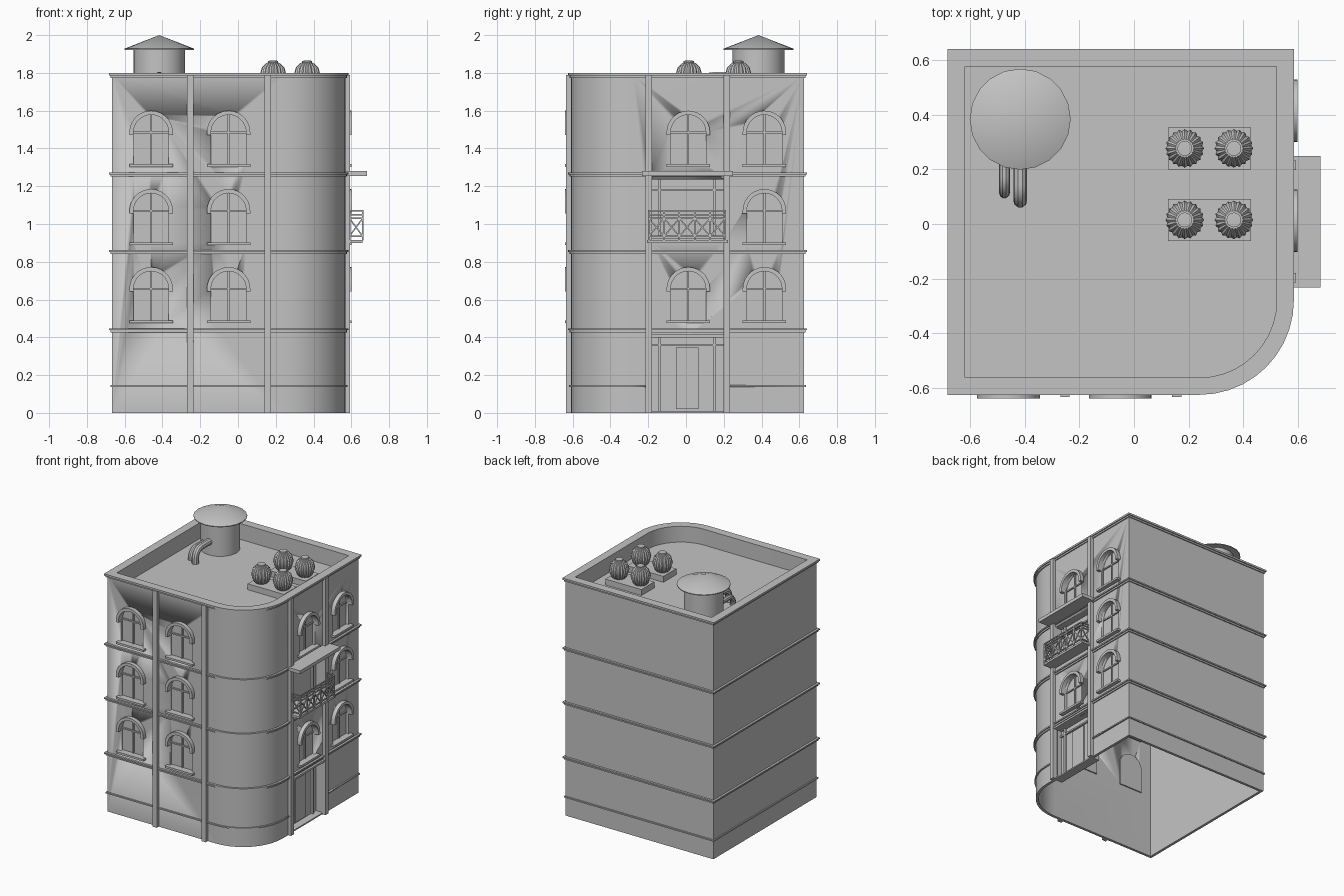
import bpy, bmesh
from math import sin, cos, pi
from mathutils import Matrix, Vector

old = bpy.data.objects.get("Cube")
if old:
    bpy.data.objects.remove(old, do_unlink=True)

grey = bpy.data.materials.new("plain grey")
grey.use_nodes = True
grey.diffuse_color = (0.55, 0.55, 0.55, 1)
grey.node_tree.nodes["Principled BSDF"].inputs["Base Color"].default_value = grey.diffuse_color

# Body footprint and main heights
LEFT, RIGHT, FRONT, BACK, CORNER = -0.667, 0.57, -0.61, 0.625, 0.33
TOP, ROOF = 1.8, 1.68
# Wall frames: local x runs along the wall, -y points outward
FACE = {"front": Matrix.Translation((0, FRONT, 0)),
        "right": Matrix.Translation((RIGHT, 0, 0)) @ Matrix.Rotation(pi / 2, 4, "Z")}


def finish(name, bm):
    bmesh.ops.remove_doubles(bm, verts=bm.verts, dist=1e-5)
    bmesh.ops.recalc_face_normals(bm, faces=bm.faces)
    mesh = bpy.data.meshes.new(name)
    bm.to_mesh(mesh)
    bm.free()
    ob = bpy.data.objects.new(name, mesh)
    bpy.context.collection.objects.link(ob)
    mesh.materials.append(grey)
    smooth(ob)
    return ob


def smooth(ob):
    bpy.ops.object.select_all(action="DESELECT")
    ob.select_set(True)
    bpy.context.view_layer.objects.active = ob
    bpy.ops.object.shade_smooth_by_angle(angle=pi / 6)


def prism(bm, poly, w0, w1, m):
    """Extrude a (u, z) outline between two distances out of a wall."""
    a, b = [[bm.verts.new(m @ Vector((u, -w, z))) for u, z in poly] for w in (w0, w1)]
    bm.faces.new(a)
    bm.faces.new(b)
    for i in range(len(a)):
        bm.faces.new((a[i - 1], a[i], b[i], b[i - 1]))


def box(bm, u0, u1, z0, z1, w0, w1, m):
    prism(bm, [(u0, z0), (u1, z0), (u1, z1), (u0, z1)], w0, w1, m)


def arc(u, z, r, n=14):
    return [(u + r * cos(pi * i / n), z + r * sin(pi * i / n)) for i in range(n + 1)]


def outline(d, n=10):
    """Footprint with one rounded corner, grown by d."""
    cx, cy, r = RIGHT - CORNER, FRONT + CORNER, CORNER + d
    bend = [(cx + r * sin(pi / 2 * i / n), cy - r * cos(pi / 2 * i / n)) for i in range(n + 1)]
    return [(LEFT - d, FRONT - d)] + bend + [(RIGHT + d, BACK + d), (LEFT - d, BACK + d)]


def ring(bm, d_out, d_in, z0, z1):
    loops = [[bm.verts.new((x, y, z)) for x, y in outline(d)]
             for d, z in ((d_out, z0), (d_out, z1), (d_in, z1), (d_in, z0))]
    for k in range(4):
        a, b = loops[k - 1], loops[k]
        for i in range(len(a)):
            bm.faces.new((a[i - 1], a[i], b[i], b[i - 1]))


def lathe(bm, cx, cy, profile, n, tooth=0):
    """Revolve a (radius, z) profile; tooth gives a serrated edge."""
    rows = []
    for r, z in profile:
        rr = [r * (1 - tooth * (i % 2)) for i in range(n)]
        rows.append([bm.verts.new((cx + q * cos(2 * pi * i / n), cy + q * sin(2 * pi * i / n), z))
                     for i, q in enumerate(rr)])
    for a, b in zip(rows, rows[1:]):
        for i in range(n):
            bm.faces.new((a[i - 1], a[i], b[i], b[i - 1]))


def beam(bm, p, q, t):
    p, q = Vector(p), Vector(q)
    d = q - p
    m = (Matrix.Translation((p + q) / 2) @ d.to_track_quat("Z", "Y").to_matrix().to_4x4()
         @ Matrix.Diagonal((t, t, d.length, 1)))
    bmesh.ops.create_cube(bm, size=1, matrix=m)


# Window and alcove layout
SILLS = (0.487, 0.9, 1.315)
WINDOWS = [("front", u, z) for u in (-0.46, -0.05) for z in SILLS]
WINDOWS += [("right", u, z) for u in (0.012, 0.415) for z in SILLS if (u, z) != (0.012, 0.9)]
BAY0, BAY1 = -0.187, 0.203
ALCOVES = [("entrance", 0.0, 0.405, 0.36), ("balcony_door", 0.92, 1.235, 1.18)]
HALF, SPRING = 0.093, 0.17


def opening(u, sill, grow=0):
    h = HALF + grow
    return [(u - h, sill - grow), (u + h, sill - grow)] + arc(u, sill + SPRING, h)


# Outer walls and base moulding, with openings cut through
bm = bmesh.new()
ring(bm, 0, -0.02, 0, 1.79)
walls = finish("walls", bm)
bm = bmesh.new()
ring(bm, 0.009, -0.005, 0.138, 0.148)
base_moulding = finish("base_moulding", bm)
bm = bmesh.new()
for side, u, z in WINDOWS:
    prism(bm, opening(u, z), -0.06, 0.06, FACE[side])
for _, z0, z1, _ in ALCOVES:
    box(bm, BAY0, BAY1, z0 - 0.01, z1, -0.06, 0.06, FACE["right"])
cutter = finish("opening_cutter", bm)
cutter.hide_render = True
for ob in (walls, base_moulding):
    mod = ob.modifiers.new("openings", "BOOLEAN")
    mod.operation, mod.solver, mod.object = "DIFFERENCE", "EXACT", cutter
    bpy.context.view_layer.objects.active = ob
    bpy.ops.object.modifier_apply(modifier=mod.name)
bpy.data.objects.remove(cutter, do_unlink=True)

# Stepped floor mouldings
for i, z in enumerate((0.44, 0.855, 1.265)):
    bm = bmesh.new()
    ring(bm, 0.016, -0.005, z - 0.002, z + 0.008)
    ring(bm, 0.008, -0.005, z - 0.014, z - 0.002)
    finish(f"floor_moulding_{i + 1}", bm)

# Parapet, its coping and the roof deck
bm = bmesh.new()
ring(bm, -0.012, -0.047, ROOF - 0.01, TOP - 0.01)
ring(bm, 0.016, -0.047, TOP - 0.014, TOP)
ring(bm, 0.008, -0.005, TOP - 0.026, TOP - 0.014)
finish("parapet", bm)
bm = bmesh.new()
bm.faces.new([bm.verts.new((x, y, ROOF)) for x, y in outline(-0.012)])
finish("roof_deck", bm)

# Pilasters
for side, us in (("front", (-0.253, 0.157)), ("right", (-0.197, 0.215))):
    for i, u in enumerate(us):
        bm = bmesh.new()
        box(bm, u - 0.017, u + 0.017, 0, TOP - 0.012, -0.01, 0.024, FACE[side])
        finish(f"{side}_pilaster_{i + 1}", bm)

# Arched windows: pane, glazing bars, hood and sill
for i, (side, u, z) in enumerate(WINDOWS):
    bm, m, mid = bmesh.new(), FACE[side], z + SPRING
    prism(bm, opening(u, z, 0.005), -0.03, -0.021, m)
    box(bm, u - 0.005, u + 0.005, z, mid + HALF, -0.022, -0.012, m)
    box(bm, u - HALF, u + HALF, mid - 0.005, mid + 0.005, -0.022, -0.012, m)
    hood = [(u + 0.115, mid - 0.015)] + arc(u, mid, 0.115) + [(u - 0.115, mid - 0.015)]
    hood += [(u - HALF, mid - 0.015)] + arc(u, mid, HALF)[::-1] + [(u + HALF, mid - 0.015)]
    prism(bm, hood, -0.005, 0.03, m)
    box(bm, u - 0.115, u + 0.115, z - 0.012, z + 0.003, -0.02, 0.03, m)
    finish(f"window_{side}_{i + 1}", bm)

# Recessed entrance and balcony door
m = FACE["right"]
for name, z0, z1, transom in ALCOVES:
    bm = bmesh.new()
    box(bm, BAY0 - 0.01, BAY1 + 0.01, z0, z1 + 0.01, -0.07, -0.06, m)
    for u in (BAY0 - 0.01, BAY1):
        box(bm, u, u + 0.01, z0, z1, -0.06, -0.005, m)
    box(bm, BAY0, BAY1, z1, z1 + 0.01, -0.06, -0.005, m)
    box(bm, BAY0, BAY1, z0, z0 + 0.01, -0.06, -0.002, m)
    for u in (-0.14, 0.15):
        box(bm, u - 0.006, u + 0.006, z0, z1, -0.06, -0.045, m)
    box(bm, BAY0, BAY1, transom - 0.006, transom + 0.006, -0.06, -0.045, m)
    finish(name, bm)
bm = bmesh.new()
box(bm, -0.053, 0.065, 0.02, 0.345, -0.06, -0.05, m)
finish("door_leaf", bm)
bm = bmesh.new()
box(bm, BAY0, BAY1, 0.4, 0.415, -0.01, 0.016, m)
finish("door_lintel", bm)

# Balcony slab and canopy
for name, u0, u1, z0, z1, out in (("balcony_slab", -0.207, 0.222, 0.9, 0.916, 0.09),
                                  ("canopy", -0.232, 0.25, 1.254, 1.28, 0.113)):
    bm = bmesh.new()
    box(bm, u0, u1, z0, z1, -0.01, out, m)
    finish(name, bm)

# Balcony railing with crossed bars
bm = bmesh.new()
Y0, Y1, X0, X1, LOW, MID, HIGH = -0.197, 0.208, RIGHT + 0.02, RIGHT + 0.09, 0.935, 1.03, 1.07
step = (Y1 - Y0) / 5
spans = [((X1, Y0 + step * i), (X1, Y0 + step * (i + 1))) for i in range(5)]
spans += [((X0, y), (X1, y)) for y in (Y0, Y1)]
for a, b in spans:
    for z in (LOW, MID, 1.05, HIGH):
        beam(bm, (*a, z), (*b, z), 0.008)
    beam(bm, (*a, LOW), (*b, MID), 0.007)
    beam(bm, (*b, LOW), (*a, MID), 0.007)
    for p in (a, b):
        beam(bm, (*p, 0.912), (*p, HIGH), 0.009)
finish("balcony_railing", bm)

# Water tank with conical lid
TX, TY = -0.417, 0.384
bm = bmesh.new()
lathe(bm, TX, TY, [(0, ROOF), (0.137, ROOF), (0.137, 1.924)], 24)
finish("tank", bm)
bm = bmesh.new()
lathe(bm, TX, TY, [(0, 1.922), (0.185, 1.922), (0.185, 1.928), (0, 2.0)], 20)
finish("tank_lid", bm)

# Bent pipes from the tank to the deck
for i, (x, y, z, r) in enumerate(((TX, 0.085, 1.78, 0.025), (-0.475, 0.115, 1.755, 0.02))):
    bend = 0.06
    path = [(x, 0.3, z)]
    path += [(x, y + bend - bend * sin(pi / 2 * k / 6), z - bend + bend * cos(pi / 2 * k / 6))
             for k in range(7)] + [(x, y, ROOF)]
    curve = bpy.data.curves.new(f"pipe_{i + 1}", "CURVE")
    curve.dimensions, curve.bevel_depth, curve.bevel_resolution = "3D", r, 3
    spline = curve.splines.new("POLY")
    spline.points.add(len(path) - 1)
    for point, co in zip(spline.points, path):
        point.co = (*co, 1)
    ob = bpy.data.objects.new(f"pipe_{i + 1}", curve)
    bpy.context.collection.objects.link(ob)
    curve.materials.append(grey)
    bpy.ops.object.select_all(action="DESELECT")
    ob.select_set(True)
    bpy.context.view_layer.objects.active = ob
    bpy.ops.object.convert(target="MESH")
    smooth(bpy.context.object)

# Turbine vents in pairs on plinths
for row, y in enumerate((0.015, 0.277)):
    bm = bmesh.new()
    box(bm, 0.125, 0.428, ROOF - 0.005, ROOF + 0.045, -y - 0.077 + 2 * y, y + 0.077,
        Matrix.Scale(-1, 4, (0, 1, 0)))
    finish(f"vent_plinth_{row + 1}", bm)
    for col, x in enumerate((0.186, 0.366)):
        bm = bmesh.new()
        ball = [(0.04, 1.72), (0.058, 1.742), (0.071, 1.787), (0.06, 1.828), (0.035, 1.853), (0, 1.857)]
        lathe(bm, x, y, ball, 40, 0.09)
        lathe(bm, x, y, [(0.027, 1.85), (0.027, 1.864), (0, 1.865)], 16)
        finish(f"vent_{row + 1}_{col + 1}", bm)
